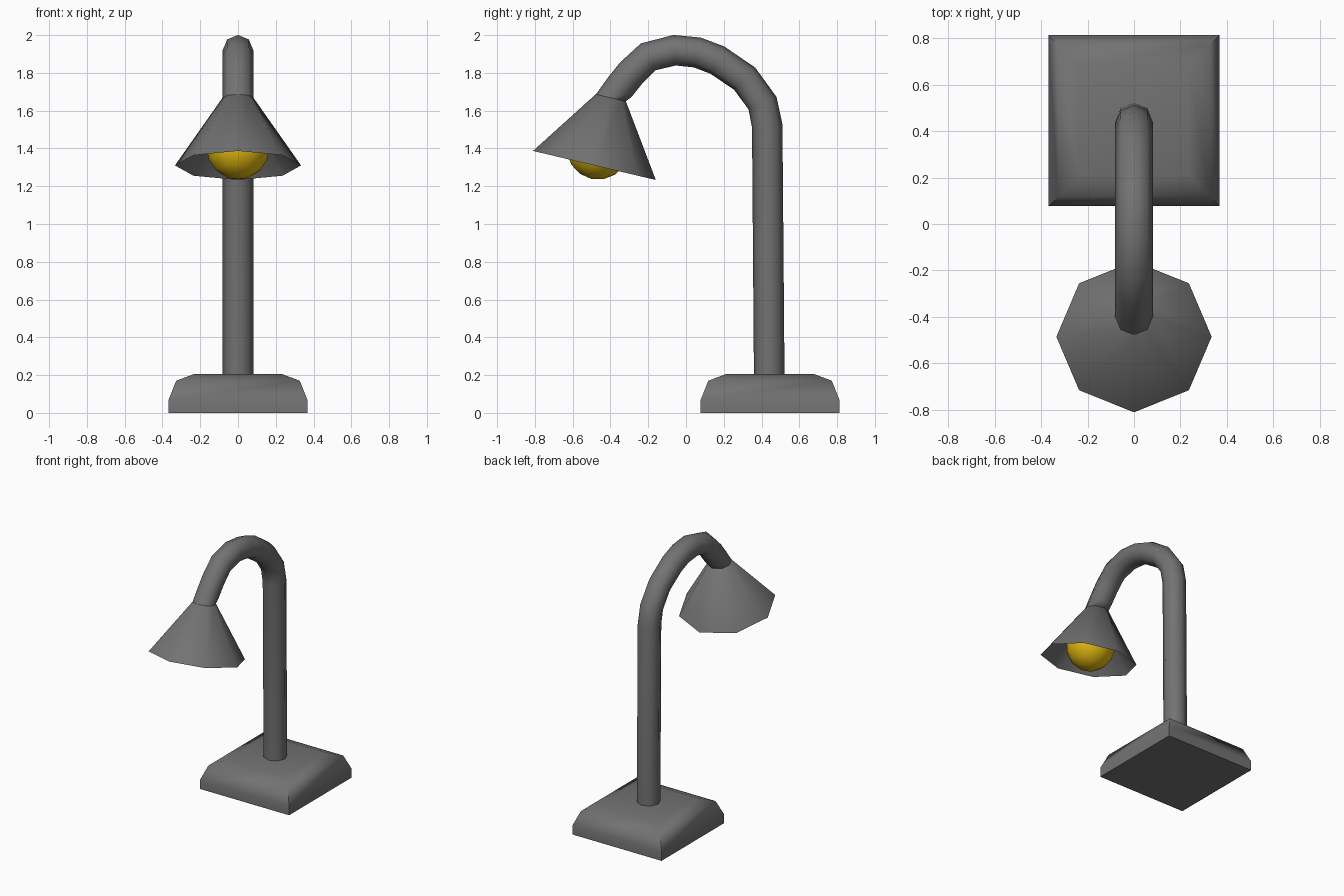
import bpy, bmesh, math
from mathutils import Vector

if "Cube" in bpy.data.objects:
    bpy.data.objects.remove(bpy.data.objects["Cube"])


def material(name, rgb):
    m = bpy.data.materials.new(name)
    m.diffuse_color = (*rgb, 1)
    m.use_nodes = True
    m.node_tree.nodes["Principled BSDF"].inputs["Base Color"].default_value = m.diffuse_color
    return m


GREY = material("grey metal", (0.17, 0.17, 0.17))
YELLOW = material("yellow bulb", (0.75, 0.48, 0.005))


def loft(name, rings, mat, cap_start, cap_end, angle):
    """Skin a list of equal-length rings of points, optionally closing the ends."""
    bm = bmesh.new()
    loops = [[bm.verts.new(p) for p in ring] for ring in rings]
    n = len(loops[0])
    for a, b in zip(loops, loops[1:]):
        for i in range(n):
            j = (i + 1) % n
            bm.faces.new((a[i], a[j], b[j], b[i]))
    if cap_start:
        bm.faces.new(loops[0][::-1])
    if cap_end:
        bm.faces.new(loops[-1])
    if cap_start or cap_end:
        bmesh.ops.recalc_face_normals(bm, faces=bm.faces[:])
    return finish(name, bm, mat, angle)


def finish(name, bm, mat, angle):
    me = bpy.data.meshes.new(name)
    bm.to_mesh(me)
    bm.free()
    me.materials.append(mat)
    ob = bpy.data.objects.new(name, me)
    bpy.context.collection.objects.link(ob)
    bpy.ops.object.select_all(action='DESELECT')
    ob.select_set(True)
    bpy.context.view_layer.objects.active = ob
    bpy.ops.object.shade_smooth_by_angle(angle=math.radians(angle))
    return ob


def ring(centre, axis, radius, n=8):
    """Ring of points in the plane across an axis that lies in the yz plane."""
    across = Vector((1, 0, 0))
    up = axis.normalized().cross(across)
    return [centre + radius * (math.cos(t) * across + math.sin(t) * up)
            for t in (2 * math.pi * i / n for i in range(n))]


# Square base with stepped, softened shoulders
BASE_Y = 0.445
profile = [(0.367, 0), (0.367, 0.07), (0.327, 0.17), (0.235, 0.205)]
loft("base", [[(sx * r, BASE_Y + sy * r, z)
               for sx, sy in ((-1, -1), (1, -1), (1, 1), (-1, 1))]
              for r, z in profile], GREY, True, True, 60)

# Bent pole: eight-sided tube swept along a centreline
path = [Vector((0, y, z)) for y, z in (
    (0.441, 0.15), (0.43, 1.52), (0.405, 1.64), (0.31, 1.77), (0.165, 1.868),
    (0.06, 1.908), (-0.06, 1.92), (-0.20, 1.885), (-0.29, 1.80),
    (-0.35, 1.725), (-0.398, 1.668))]
lamp_axis = Vector((0, -0.23, -0.973)).normalized()
rings = []
for i, p in enumerate(path):
    d_in = (p - path[i - 1]).normalized() if i else Vector((0, 0, 1))
    d_out = (path[i + 1] - p).normalized() if i < len(path) - 1 else lamp_axis
    axis = lamp_axis if i == len(path) - 1 else d_in + d_out
    rings.append(ring(p, axis, 0.081))
loft("pole", rings, GREY, True, True, 60)

# Open tilted shade: outer cone folded back into a thin inner lining
top = path[-1]
rim = Vector((0, -0.485, 1.31))
loft("shade", [ring(top, lamp_axis, 0.082), ring(rim, lamp_axis, 0.334),
               ring(top + lamp_axis * 0.012, lamp_axis, 0.078)],
     GREY, True, True, 60)

# Round bulb poking out of the shade
bm = bmesh.new()
bmesh.ops.create_uvsphere(bm, u_segments=12, v_segments=8, radius=0.167)
bulb = finish("bulb", bm, YELLOW, 60)
bulb.location = (0, -0.465, 1.402)
bulb.rotation_euler = (math.radians(-13), 0, 0)
